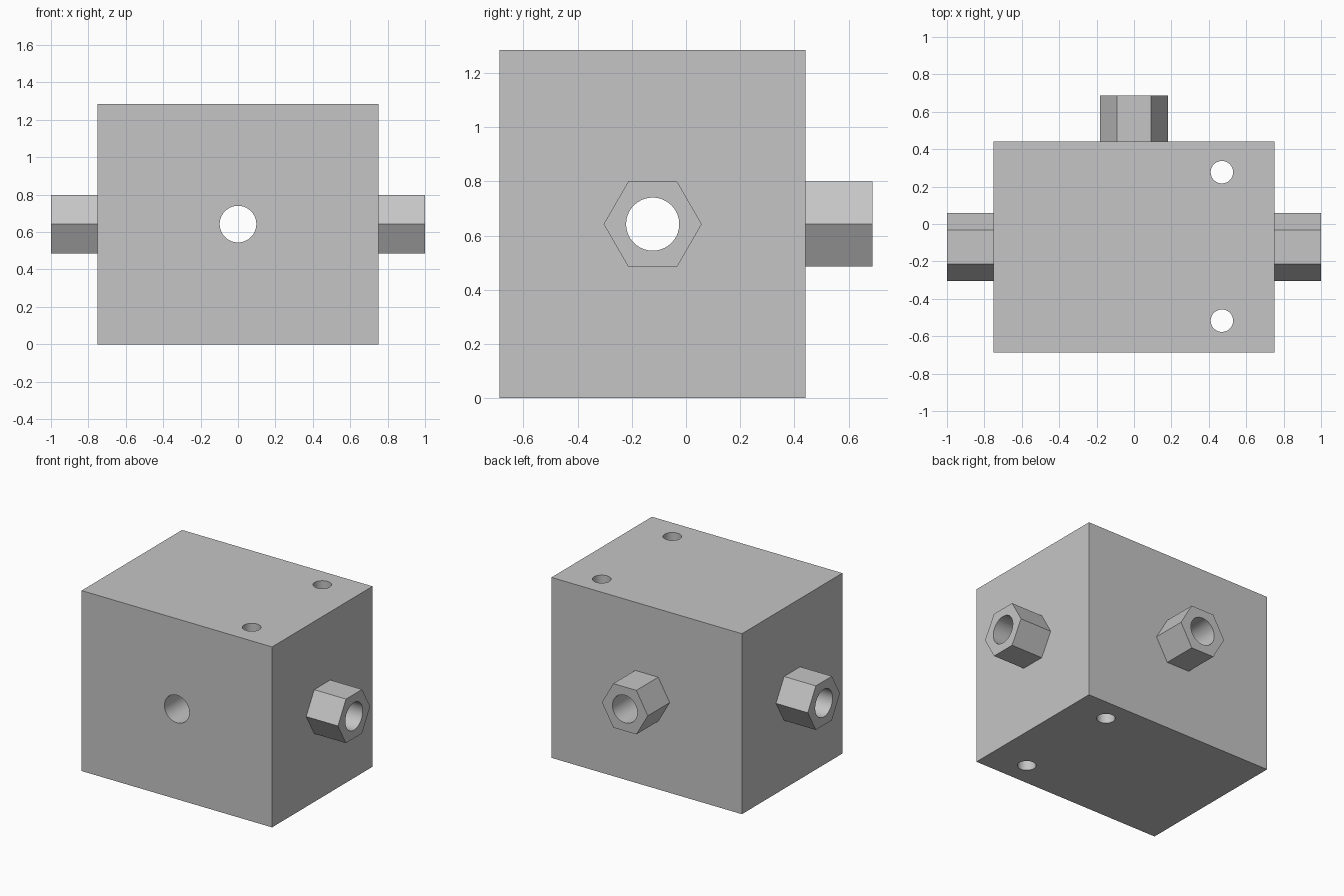
import bpy
import math
from mathutils import Matrix, Vector

default = bpy.data.objects.get("Cube")
if default:
    bpy.data.objects.remove(default, do_unlink=True)

WIDTH, FRONT, BACK, HEIGHT = 1.5, -0.688, 0.442, 1.285
PORT = Vector((0, -0.123, HEIGHT / 2))     # where the bores cross
BOTTOM = Vector((0.47, -0.12, HEIGHT / 2))
HEX_R, BORE_R, BOLT_R = 0.181, 0.098, 0.06

grey = bpy.data.materials.new("light grey metal")
grey.use_nodes = True
colour = (0.56, 0.56, 0.56, 1)
grey.diffuse_color = colour
grey.node_tree.nodes["Principled BSDF"].inputs["Base Color"].default_value = colour


def prism(name, sides, radius, start, end):
    """Prism between two points, with a corner pointing sideways."""
    start, end = Vector(start), Vector(end)
    axis = (end - start).normalized()
    side = Vector((0, 0, 1)).cross(axis) if abs(axis.z) < 0.5 else Vector((1, 0, 0))
    frame = Matrix((side, axis.cross(side), axis)).transposed().to_4x4()
    bpy.ops.mesh.primitive_cylinder_add(vertices=sides, radius=radius,
                                        depth=(end - start).length)
    ob = bpy.context.object
    ob.name = name
    # turn the first corner onto the side direction
    ob.data.transform(Matrix.Translation((start + end) / 2) @ frame
                      @ Matrix.Rotation(math.pi / 2, 4, 'Z'))
    ob.data.materials.append(grey)
    return ob


def combine(target, tool, operation):
    mod = target.modifiers.new(tool.name, 'BOOLEAN')
    mod.operation, mod.solver, mod.object = operation, 'EXACT', tool
    bpy.context.view_layer.objects.active = target
    bpy.ops.object.modifier_apply(modifier=mod.name)
    bpy.data.objects.remove(tool, do_unlink=True)


# Rectangular body
bpy.ops.mesh.primitive_cube_add(size=1)
block = bpy.context.object
block.name = "manifold_block"
block.data.transform(Matrix.Translation((0, (FRONT + BACK) / 2, HEIGHT / 2))
                     @ Matrix.Diagonal((WIDTH, BACK - FRONT, HEIGHT, 1)))
block.data.materials.append(grey)

# Hexagonal fittings on both sides and the back
for name, tip in (("left_fitting", (1, PORT.y, PORT.z)),
                  ("right_fitting", (-1, PORT.y, PORT.z)),
                  ("back_fitting", (0, -FRONT, PORT.z))):
    tip = Vector(tip)
    inward = (PORT - tip).normalized()
    combine(block, prism(name, 6, HEX_R, tip + inward * 0.4, tip), 'UNION')

# Through bores
combine(block, prism("cross_bore", 64, BORE_R, PORT - Vector((1.2, 0, 0)),
                     PORT + Vector((1.2, 0, 0))), 'DIFFERENCE')
combine(block, prism("long_bore", 64, BORE_R, PORT - Vector((0, 1.2, 0)),
                     PORT + Vector((0, 1.2, 0))), 'DIFFERENCE')

# Vertical mounting holes
for y in (-0.397, 0.397):
    centre = BOTTOM + Vector((0, y, 0))
    combine(block, prism("mounting_hole", 48, BOLT_R, centre - Vector((0, 0, 1)),
                         centre + Vector((0, 0, 1))), 'DIFFERENCE')

bpy.ops.object.select_all(action='DESELECT')
block.select_set(True)
bpy.context.view_layer.objects.active = block
bpy.ops.object.shade_smooth_by_angle(angle=math.radians(30))
